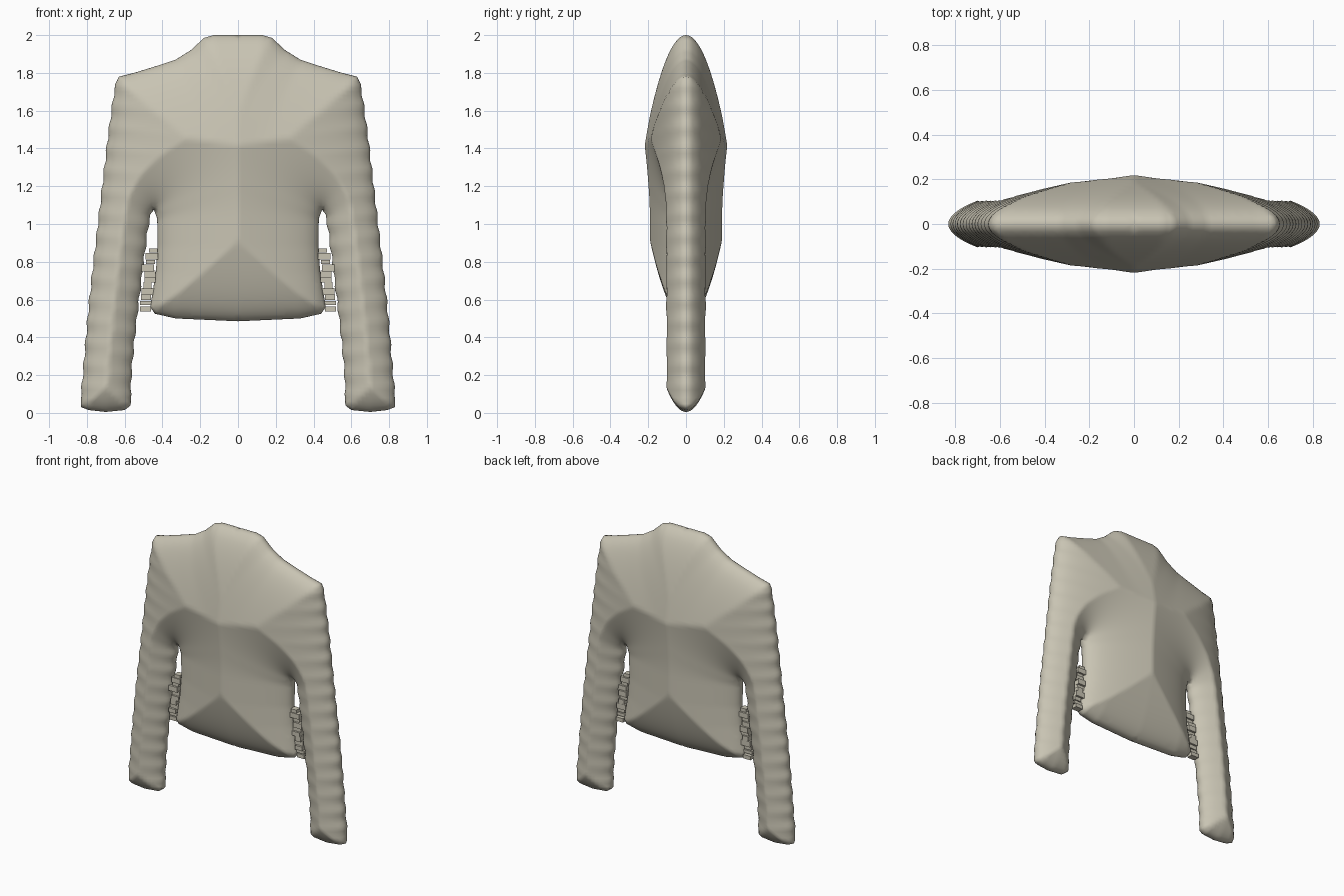
import bpy, bmesh, math, random
from mathutils import Vector
from mathutils.geometry import delaunay_2d_cdt, intersect_point_line

cube = bpy.data.objects.get("Cube")
if cube:
    bpy.data.objects.remove(cube)

STEP = 0.02
PUFF = 0.292


def make_material(name, rgb):
    mat = bpy.data.materials.new(name)
    mat.use_nodes = True
    mat.diffuse_color = (*rgb, 1)
    mat.node_tree.nodes["Principled BSDF"].inputs["Base Color"].default_value = (*rgb, 1)
    return mat


def finish(name, bm, mat):
    """Turn a half mesh into a mirrored, smooth shaded object."""
    mesh = bpy.data.meshes.new(name)
    bm.to_mesh(mesh)
    bm.free()
    mesh.materials.append(mat)
    obj = bpy.data.objects.new(name, mesh)
    bpy.context.collection.objects.link(obj)
    mirror = obj.modifiers.new("mirror", 'MIRROR')
    mirror.merge_threshold = 0.0005
    bpy.ops.object.select_all(action='DESELECT')
    obj.select_set(True)
    bpy.context.view_layer.objects.active = obj
    return obj


def resample(points, step):
    """Walk an open path in even steps."""
    out = []
    for a, b in zip(points, points[1:]):
        count = max(1, round((b - a).length / step))
        out += [a.lerp(b, i / count) for i in range(count)]
    return out + [points[-1]]


cloth = make_material("beige cloth", (0.58, 0.55, 0.45))

# Half outline: neck, shoulder, sleeve, cuff, armpit, hem
corners = [Vector(p) for p in (
    (0, 2), (.13, 2), (.18, 1.985), (.25, 1.92), (.33, 1.87), (.42, 1.84),
    (.55, 1.80), (.63, 1.78), (.65, 1.74), (.69, 1.45), (.73, 1.1), (.765, .8),
    (.79, .57), (.805, .4), (.83, .1), (.83, .03), (.79, .015), (.7, .005),
    (.6, .015), (.568, .04), (.565, .2), (.55, .37), (.53, .55), (.505, .75),
    (.48, .95), (.465, 1.05), (.445, 1.075), (.428, 1.03), (.425, .88),
    (.435, .75), (.45, .65), (.465, .56), (.44, .525), (.33, .5), (0, .485))]
rim = resample(corners, STEP)

# Soft puckers along the sleeve edges
for p in rim:
    if p.x > .47 and .1 < p.y < 1.72:
        p.x += .004 * math.sin(p.y * 55)


def edge_distance(p):
    best = 9
    for a, b in zip(rim, rim[1:]):
        near, t = intersect_point_line(p, a, b)
        near = a.lerp(b, min(1, max(0, t)))
        best = min(best, (p - near).length)
    return best


# Flat point layout: rim, centre line, inset rings, interior grid
centre = resample([rim[-1], rim[0]], STEP)[1:-1]
loop = rim + centre
points = list(loop)
depth = [0.0] * len(rim) + [edge_distance(p) for p in centre]


def inside(p):
    hit = False
    for a, b in zip(loop, loop[1:] + loop[:1]):
        if (a.y > p.y) != (b.y > p.y):
            if p.x < a.x + (p.y - a.y) / (b.y - a.y) * (b.x - a.x):
                hit = not hit
    return hit


def add_point(p, least):
    if p.x > .006 and inside(p):
        d = edge_distance(p)
        if d > least:
            points.append(p)
            depth.append(d)


for inset in (.002, .007, .015):
    for before, p, after in zip(rim, rim[1:], rim[2:]):
        along = (after - before).normalized()
        add_point(p + Vector((along.y, -along.x)) * inset, inset * .85)
for i in range(1, 43):
    for j in range(101):
        add_point(Vector((i * STEP, j * STEP)), .024)

# Puffed garment: both panels rise with distance from the edge
ring = list(range(len(loop)))
flat, _, faces, origin, _, _ = delaunay_2d_cdt(points, [], [ring], 1, 1e-6)
bm = bmesh.new()
for side in (-1, 1):
    verts = []
    for p, source in zip(flat, origin):
        d = depth[source[0]] if source else edge_distance(p)
        verts.append(bm.verts.new((p.x, side * PUFF * math.sqrt(d), p.y)))
    for face in faces:
        bm.faces.new([verts[i] for i in face])
bmesh.ops.remove_doubles(bm, verts=bm.verts, dist=.0005)
bmesh.ops.recalc_face_normals(bm, faces=bm.faces)
finish("jacket_body_and_sleeves", bm, cloth)
bpy.ops.object.shade_smooth_by_angle(angle=math.radians(70))

# Ragged scraps bridging sleeve and waist below the armpit
random.seed(4)
bm = bmesh.new()
for i in range(11):
    z = .86 - i * .031
    x = .455 + i * .004 + random.uniform(-.012, .012)
    scrap = bmesh.ops.create_cube(bm, size=1)["verts"]
    size = Vector((random.uniform(.04, .07), random.uniform(.03, .06), random.uniform(.02, .04)))
    bmesh.ops.scale(bm, vec=size, verts=scrap)
    bmesh.ops.translate(bm, vec=(x, random.uniform(-.01, .01), z), verts=scrap)
finish("underarm_scraps", bm, cloth)
